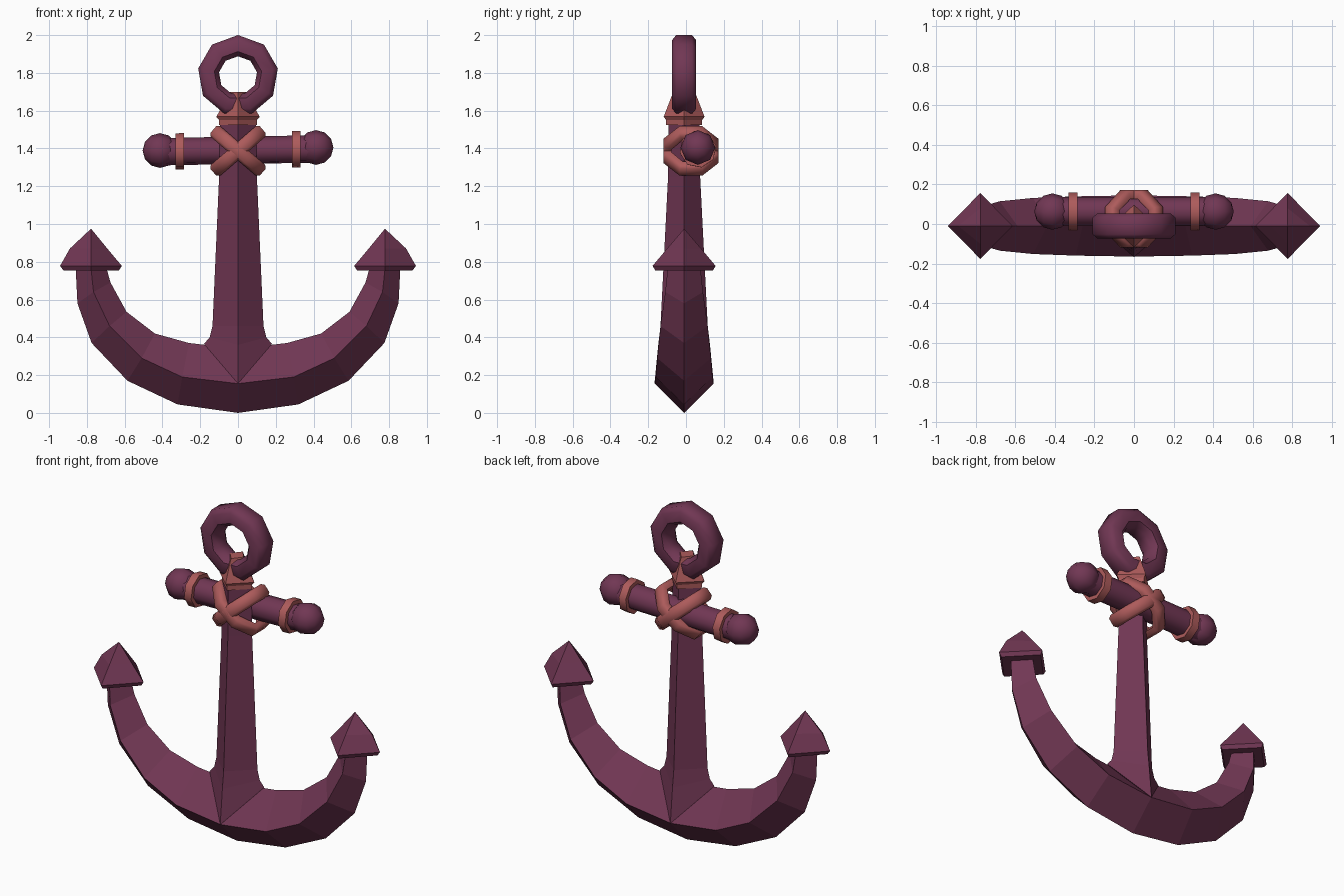
import bpy, bmesh, math
from mathutils import Vector

if "Cube" in bpy.data.objects:
    bpy.data.objects.remove(bpy.data.objects["Cube"])

def material(name, rgb):
    m = bpy.data.materials.new(name)
    m.diffuse_color = (*rgb, 1)
    m.use_nodes = True
    m.node_tree.nodes["Principled BSDF"].inputs["Base Color"].default_value = m.diffuse_color
    return m

PLUM = material("plum", (0.165, 0.038, 0.088))
SALMON = material("salmon", (0.42, 0.105, 0.105))
Y0 = -0.01   # centre plane of the anchor body

def loft(name, rings, mat, closed=False, smooth=None):
    """Skin a list of equal-length point rings; cap the ends unless closed."""
    bm = bmesh.new()
    vs = [[bm.verts.new(p) for p in r] for r in rings]
    n, k = len(vs), len(vs[0])
    for i in range(n if closed else n - 1):
        a, b = vs[i], vs[(i + 1) % n]
        for j in range(k):
            bm.faces.new((a[j], a[(j + 1) % k], b[(j + 1) % k], b[j]))
    if not closed:
        bm.faces.new(vs[0])
        bm.faces.new(vs[-1])
    bmesh.ops.remove_doubles(bm, verts=bm.verts, dist=1e-5)
    bmesh.ops.recalc_face_normals(bm, faces=bm.faces)
    me = bpy.data.meshes.new(name)
    bm.to_mesh(me)
    bm.free()
    me.materials.append(mat)
    ob = bpy.data.objects.new(name, me)
    bpy.context.collection.objects.link(ob)
    if smooth:
        bpy.ops.object.select_all(action='DESELECT')
        ob.select_set(True)
        bpy.context.view_layer.objects.active = ob
        bpy.ops.object.shade_smooth_by_angle(angle=math.radians(smooth))
    return ob

def diamond(hx, hy, z, zridge=None, cx=0):
    zr = z if zridge is None else zridge
    return [(cx + hx, Y0, z), (cx, Y0 + hy, zr), (cx - hx, Y0, z), (cx, Y0 - hy, zr)]

# curved arms: outer edge, ridge, inner edge, ridge half depth
half = [((0, 0), (0, .155), (0, .34), .155),
        ((.32, .045), (.295, .19), (.26, .37), .15),
        ((.585, .17), (.51, .29), (.44, .42), .142),
        ((.775, .37), (.68, .46), (.59, .535), .125),
        ((.85, .58), (.765, .64), (.675, .69), .10),
        ((.86, .78), (.78, .78), (.70, .78), .085)]

def arm_ring(sec, s):
    o, m, i, d = sec
    return [(s * o[0], Y0, o[1]), (s * m[0], Y0 - d, m[1]),
            (s * i[0], Y0, i[1]), (s * m[0], Y0 + d, m[1])]

loft("arms", [arm_ring(c, -1) for c in half[:0:-1]] + [arm_ring(c, 1) for c in half], PLUM)

# shank, flaring into the arms
loft("shank", [diamond(.18, .157, .365, .155), diamond(.15, .137, .40, .36),
               diamond(.135, .125, .46), diamond(.10, .085, 1.25),
               diamond(.095, .082, 1.56)], PLUM)

# pointed arm tips, slightly bulged on the outside
for s, side in ((-1, "left"), (1, "right")):
    def tip_ring(x_out, x_in, hy, z):
        return [(s * x_out, Y0, z), (s * .778, Y0 + hy, z),
                (s * x_in, Y0, z), (s * .778, Y0 - hy, z)]
    loft(side + "_tip", [tip_ring(.925, .63, .153, .755), tip_ring(.942, .615, .167, .778),
                         tip_ring(.89, .692, .09, .87), tip_ring(.778, .778, 0, .975)], PLUM)

# collar on top of the shank
loft("collar", [diamond(.10, .095, 1.525), diamond(.10, .095, 1.55), diamond(.115, .108, 1.568),
                diamond(.05, .065, 1.68), diamond(.045, .055, 1.70)], SALMON)

def hoop(name, centre, u, v, a, b, n, start, section, mat):
    """Closed elliptical hoop in plane u,v; section = (radial, sideways) points."""
    u, v = Vector(u).normalized(), Vector(v).normalized()
    w = u.cross(v)
    rings = []
    for i in range(n):
        t = start + 2 * math.pi * i / n
        p = Vector(centre) + u * a * math.cos(t) + v * b * math.sin(t)
        out = u * math.cos(t) + v * math.sin(t)
        rings.append([p + out * r + w * h for r, h in section])
    return loft(name, rings, mat, True, 50)

# top ring, nine-sided
hoop("top_ring", (0, Y0, 1.786), (1, 0, 0), (0, 0, 1), .157, .157, 9, math.pi / 2,
     [(.057, -.042), (.057, .042), (.03, .064), (-.03, .064), (-.055, .03),
      (-.055, -.03), (-.03, -.064), (.03, -.064)], PLUM)

# crossed lashing around shank and stock
rope = [(.025, -.024), (.025, .024), (.008, .038), (-.022, .036), (-.022, -.036), (.008, -.038)]
for s, label in ((-1, "a"), (1, "b")):
    hoop("lashing_" + label, (0, .026, 1.387), (s * .145, 0, .125), (0, 1, 0),
         .162, .132, 8, math.pi / 8, rope, SALMON)

# cross bar with bands and ball ends, tilted very slightly
def bar_ring(x, r, n=8, rot=.2):
    cz = 1.39 + .018 * x
    return [(x, .063 + r * math.cos(rot + 2 * math.pi * i / n),
             cz + r * math.sin(rot + 2 * math.pi * i / n)) for i in range(n)]

loft("stock", [bar_ring(-.40, .074), bar_ring(.40, .074)], PLUM, smooth=50)
for s, side in ((-1, "left"), (1, "right")):
    loft(side + "_band", [bar_ring(s * .286, .098), bar_ring(s * .332, .098)], SALMON, smooth=50)
    bpy.ops.mesh.primitive_uv_sphere_add(segments=8, ring_count=6, radius=.092,
                                         location=(s * .413, .063, 1.397 + s * .008),
                                         rotation=(0, math.pi / 2, 0))
    ball = bpy.context.object
    ball.name = side + "_ball"
    ball.data.materials.append(PLUM)
    bpy.ops.object.shade_smooth_by_angle(angle=math.radians(60))
